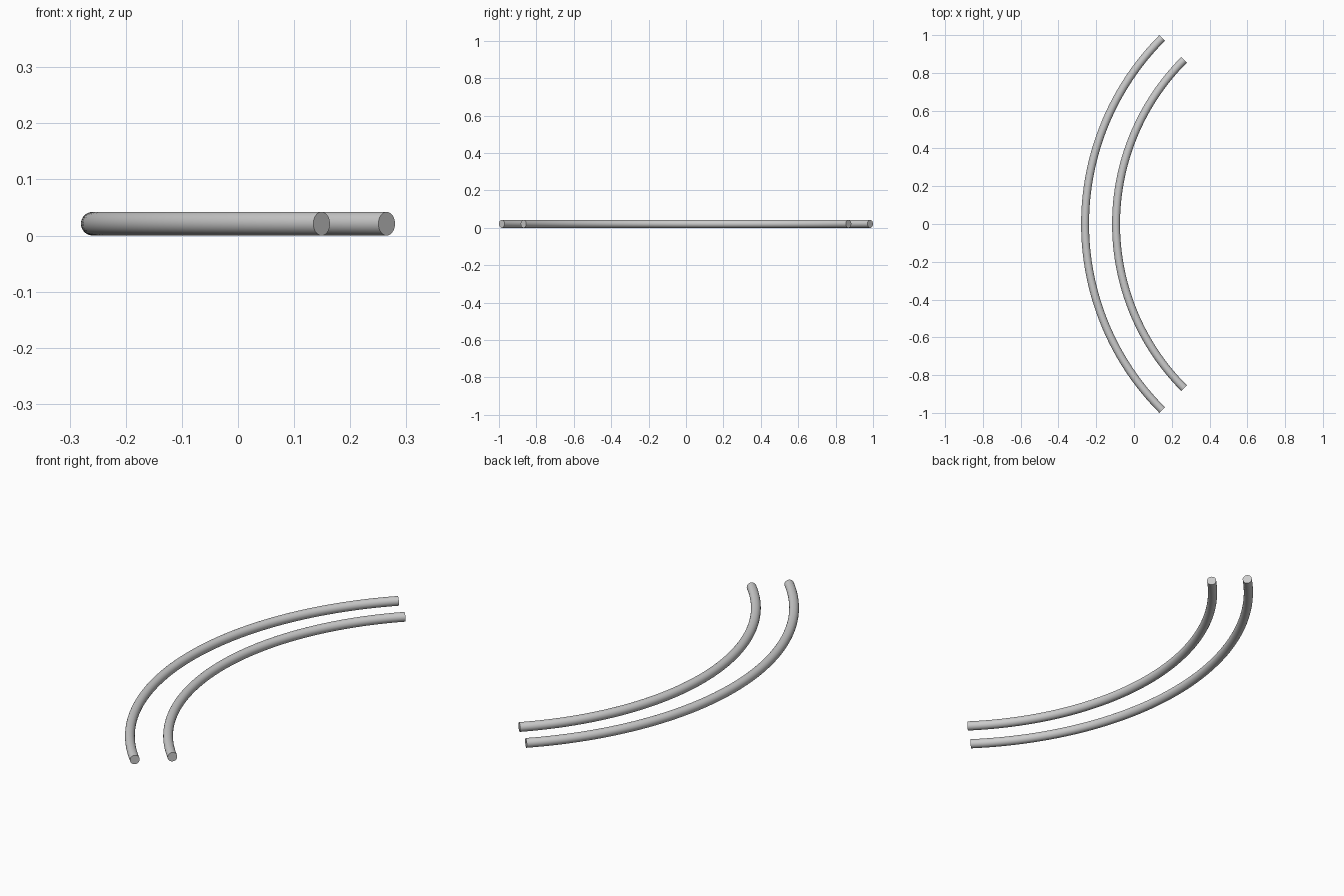
import bpy, bmesh
from math import sin, cos, pi, radians

if "Cube" in bpy.data.objects:
    bpy.data.objects.remove(bpy.data.objects["Cube"])

TUBE_R = 0.021        # rail tube radius
CENTRE_X = 1.134      # common centre of both arcs
HALF_ANGLE = radians(45)
STEPS, SIDES = 64, 32


def curved_rail(name, radius):
    """Round tube swept along a quarter circle, with flat end caps."""
    bm = bmesh.new()
    rings = []
    for i in range(STEPS + 1):
        a = pi - HALF_ANGLE + 2 * HALF_ANGLE * i / STEPS
        ring = []
        for j in range(SIDES):
            t = 2 * pi * j / SIDES
            r = radius + TUBE_R * cos(t)
            ring.append(bm.verts.new((CENTRE_X + r * cos(a), r * sin(a),
                                      TUBE_R + TUBE_R * sin(t))))
        rings.append(ring)
    for r0, r1 in zip(rings, rings[1:]):
        for j in range(SIDES):
            k = (j + 1) % SIDES
            bm.faces.new((r0[j], r0[k], r1[k], r1[j]))
    bm.faces.new(rings[0])
    bm.faces.new(rings[-1])
    bmesh.ops.recalc_face_normals(bm, faces=bm.faces)
    mesh = bpy.data.meshes.new(name)
    bm.to_mesh(mesh)
    bm.free()
    obj = bpy.data.objects.new(name, mesh)
    bpy.context.collection.objects.link(obj)
    bpy.ops.object.select_all(action='DESELECT')
    obj.select_set(True)
    bpy.context.view_layer.objects.active = obj
    bpy.ops.object.shade_smooth_by_angle(angle=radians(30))


# Two concentric rails
curved_rail("outer_rail", 1.393)
curved_rail("inner_rail", 1.229)
